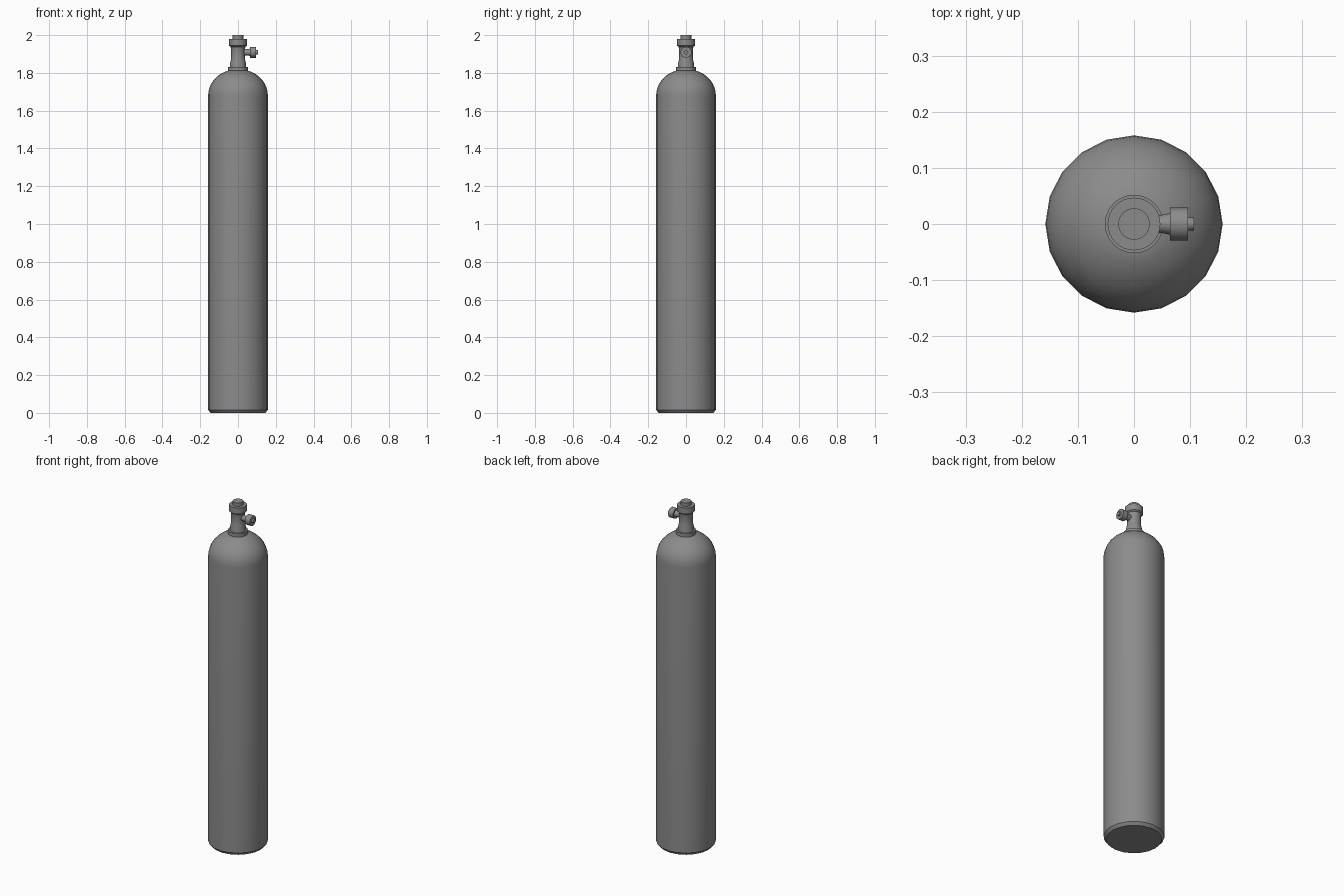
import bpy, bmesh
from math import sin, cos, pi, radians

if "Cube" in bpy.data.objects:
    bpy.data.objects.remove(bpy.data.objects["Cube"])

# Dark grey metal
metal = bpy.data.materials.new("dark_grey_metal")
metal.diffuse_color = (0.26, 0.26, 0.26, 1)
metal.use_nodes = True
metal.node_tree.nodes["Principled BSDF"].inputs["Base Color"].default_value = metal.diffuse_color


def lathe(name, profile, sides, axis='Z', origin=(0, 0, 0)):
    """Revolve (radius, height) pairs around an axis and cap both ends."""
    bm = bmesh.new()
    rings = []
    for r, h in profile:
        ring = []
        for i in range(sides):
            a = 2 * pi * i / sides
            u, v = r * cos(a), r * sin(a)
            ring.append(bm.verts.new((u, v, h) if axis == 'Z' else (h, u, v)))
        rings.append(ring)
    for low, high in zip(rings, rings[1:]):
        for i in range(sides):
            j = (i + 1) % sides
            bm.faces.new((low[i], low[j], high[j], high[i]))
    bm.faces.new(rings[0][::-1])
    bm.faces.new(rings[-1])
    bmesh.ops.recalc_face_normals(bm, faces=bm.faces)
    mesh = bpy.data.meshes.new(name)
    bm.to_mesh(mesh)
    bm.free()
    mesh.materials.append(metal)
    ob = bpy.data.objects.new(name, mesh)
    ob.location = origin
    bpy.context.collection.objects.link(ob)
    bpy.ops.object.select_all(action='DESELECT')
    ob.select_set(True)
    bpy.context.view_layer.objects.active = ob
    bpy.ops.object.shade_smooth_by_angle(angle=radians(35))
    return ob


# Tank body: chamfered foot, straight wall, rounded shoulder
R, SHOULDER, RISE = 0.158, 1.682, 0.138
dome = [(R * cos(a), SHOULDER + RISE * sin(a))
        for a in (radians(72) * i / 8 for i in range(9))]
lathe("tank_body", [(0.145, 0), (R, 0.016)] + dome, 20)

# Neck ring joining the tank and the valve
lathe("neck_ring", [(0.052, 1.80), (0.052, 1.832)], 32)

# Valve body: flared foot, waist and wide head
lathe("valve_body", [(0.044, 1.825), (0.043, 1.845), (0.038, 1.868),
                     (0.036, 1.89), (0.036, 1.925), (0.039, 1.938),
                     (0.047, 1.944), (0.047, 1.98)], 32)

# Top plug
lathe("valve_plug", [(0.028, 1.97), (0.028, 2.0)], 32)

# Side outlet: stem, hand knob and end nut
side = (0, 0, 1.909)
lathe("outlet_stem", [(0.018, 0.02), (0.016, 0.048), (0.020, 0.068)], 24, 'X', side)
lathe("outlet_knob", [(0.029, 0.064), (0.029, 0.096)], 24, 'X', side)
lathe("outlet_nut", [(0.012, 0.09), (0.012, 0.107)], 16, 'X', side)
